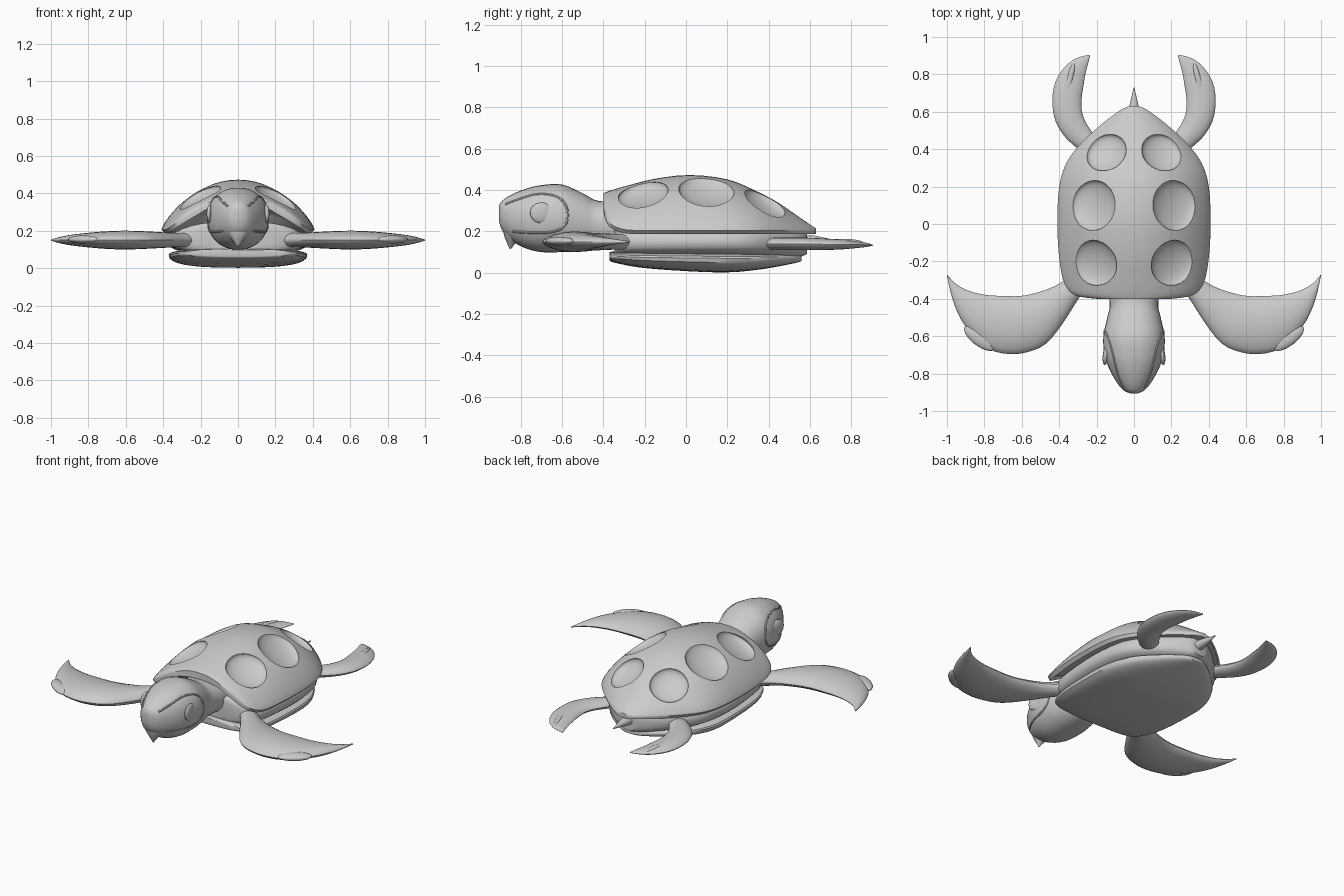
import bpy, bmesh, math
from mathutils import Vector
from mathutils.bvhtree import BVHTree

if "Cube" in bpy.data.objects:
    bpy.data.objects.remove(bpy.data.objects["Cube"])

grey = bpy.data.materials.new("plain_grey")
grey.use_nodes = True
COLOUR = (0.6, 0.6, 0.6, 1)
grey.diffuse_color = COLOUR
grey.node_tree.nodes["Principled BSDF"].inputs["Base Color"].default_value = COLOUR
parts = []


def finish(name, bm):
    bmesh.ops.recalc_face_normals(bm, faces=bm.faces)
    mesh = bpy.data.meshes.new(name)
    bm.to_mesh(mesh)
    bm.free()
    mesh.materials.append(grey)
    obj = bpy.data.objects.new(name, mesh)
    bpy.context.collection.objects.link(obj)
    parts.append(obj)
    return obj


def loft(name, rings):
    """Skin closed rings of equal length and cap both ends."""
    bm = bmesh.new()
    rows = [[bm.verts.new(p) for p in ring] for ring in rings]
    n = len(rows[0])
    for a, b in zip(rows, rows[1:]):
        for i in range(n):
            j = (i + 1) % n
            bm.faces.new((a[i], a[j], b[j], b[i]))
    bm.faces.new(rows[0])
    bm.faces.new(rows[-1])
    return finish(name, bm)


def resample(rows, steps=3):
    """Smooth a table of stations with a Catmull-Rom spline."""
    out = []
    for i in range(len(rows) - 1):
        p0, p1 = rows[max(i - 1, 0)], rows[i]
        p2, p3 = rows[i + 1], rows[min(i + 2, len(rows) - 1)]
        for k in range(steps):
            t = k / steps
            out.append([b + 0.5 * t * (c - a + t * (2*a - 5*b + 4*c - d + t * (3*(b - c) + d - a)))
                        for a, b, c, d in zip(p0, p1, p2, p3)])
    return out + [list(rows[-1])]


def power(v, e):
    return math.copysign(abs(v) ** e, v)


def section(row, e=1.0, n=32):
    """Rounded cross-section: y, half width, top, middle, bottom."""
    y, w, top, mid, low = row
    ring = []
    for i in range(n):
        a = math.tau * i / n
        s = power(math.sin(a), e)
        z = mid + (top - mid if s > 0 else mid - low) * s
        ring.append((w * power(math.cos(a), e), y, z))
    return ring


def ellipsoid(name, centre, size, turn=0.0):
    bm = bmesh.new()
    bmesh.ops.create_uvsphere(bm, u_segments=24, v_segments=12, radius=1)
    obj = finish(name, bm)
    obj.location, obj.scale = centre, size
    obj.rotation_euler.z = turn
    return obj


# Domed upper shell: y, half width, crown, rim, thickness at the open front
shell_rows = [(-.40, .20, .385, .30, .04), (-.388, .29, .39, .25, .05),
              (-.36, .345, .40, .215, .06), (-.29, .382, .42, .19, .12),
              (-.15, .403, .455, .187, .4), (.02, .41, .473, .187, .4),
              (.2, .40, .452, .187, .4), (.33, .36, .40, .187, .4),
              (.44, .275, .343, .187, .4), (.54, .165, .275, .187, .4),
              (.61, .07, .227, .187, .4), (.63, .025, .215, .187, .4)]


def shell_section(row, n=28):
    y, w, top, rim, thick = row
    ring = []
    for i in range(n + 1):
        a = math.pi * (i / n - 0.5)
        base = rim + .018
        ring.append((w * math.sin(a), y, base + (top - base) * max(math.cos(a), 0) ** 1.6))
    for i in range(n, -1, -1):
        a = math.pi * (i / n - 0.5)
        lift = max(0, top - thick - rim) * max(math.cos(a), 0) ** 1.6
        ring.append((.955 * w * math.sin(a), y, rim + lift))
    return ring


shell = loft("upper_shell", [shell_section(r) for r in resample(shell_rows)])

# Six round dents cut square to the shell surface
bm = bmesh.new()
bm.from_mesh(shell.data)
tree = BVHTree.FromBMesh(bm)
bm.free()
cut = bmesh.new()
for x, y, r in ((.15, .385, .112), (.22, .1, .135), (.21, -.21, .125)):
    for side in (1, -1):
        hit, normal, _, _ = tree.ray_cast(Vector((x * side, y, 2)), Vector((0, 0, -1)))
        made = bmesh.ops.create_uvsphere(cut, u_segments=28, v_segments=14, radius=1)["verts"]
        turn = normal.to_track_quat('Z', 'Y')
        for v in made:
            v.co = hit - normal * .01 + turn @ Vector((v.co.x * r, v.co.y * r, v.co.z * .04))
cutter = finish("dent_cutter", cut)
parts.remove(cutter)
cutter.hide_render = True
mod = shell.modifiers.new("dents", 'BOOLEAN')
mod.operation, mod.solver, mod.object = 'DIFFERENCE', 'EXACT', cutter
bpy.context.view_layer.objects.active = shell
bpy.ops.object.modifier_apply(modifier=mod.name)
bpy.data.objects.remove(cutter)

# Soft body between the shells
body_rows = [(-.345, .18, .25, .16, .08), (-.32, .29, .25, .16, .07),
             (-.25, .345, .24, .15, .07), (0, .375, .23, .15, .07),
             (.2, .365, .23, .15, .07), (.33, .325, .23, .15, .07),
             (.44, .24, .22, .15, .07), (.54, .13, .21, .15, .075), (.585, .05, .2, .15, .09)]
loft("body", [section(r, .7) for r in resample(body_rows)])

# Belly plate
belly_rows = [(-.37, .22, .098, .08, .062), (-.35, .30, .103, .08, .05),
              (-.22, .355, .104, .075, .025), (0, .37, .102, .072, .008),
              (.2, .36, .1, .07, .002), (.35, .295, .096, .07, .015),
              (.47, .18, .092, .07, .035), (.54, .085, .088, .07, .05), (.56, .04, .084, .07, .058)]
loft("belly_plate", [section(r, .75) for r in resample(belly_rows)])

# Neck and head
head_rows = [(-.25, .16, .34, .23, .12), (-.42, .13, .347, .235, .115),
             (-.5, .143, .385, .25, .105), (-.6, .164, .427, .265, .1),
             (-.7, .158, .424, .265, .1), (-.78, .13, .405, .265, .12),
             (-.85, .09, .375, .27, .16), (-.89, .055, .348, .28, .205), (-.905, .022, .325, .285, .25)]
head_stations = resample(head_rows, 4)
loft("head", [section(r, .92) for r in head_stations])

# Hooked beak
beak_rows = [(.27, -.82, .085, .07), (.22, -.825, .078, .062), (.18, -.835, .055, .045),
             (.145, -.845, .026, .022), (.115, -.85, .003, .003)]
loft("beak", [[(rx * math.cos(math.tau * i / 20), y + ry * math.sin(math.tau * i / 20), z)
               for i in range(20)] for z, y, rx, ry in resample(beak_rows)])


def head_side(y, z):
    """Half width of the head at a point on its side."""
    row = min(head_stations, key=lambda r: abs(r[0] - y))
    nxt = [r for r in head_stations if (r[0] - y) * (row[0] - y) < 0]
    if nxt:
        other = min(nxt, key=lambda r: abs(r[0] - y))
        f = (y - row[0]) / (other[0] - row[0])
        row = [a + f * (b - a) for a, b in zip(row, other)]
    _, w, top, mid, low = row
    k = min(1, abs(z - mid) / ((top - mid) if z > mid else (mid - low)))
    return w * (1 - k ** 2.17) ** .46


# Face ridge, eyes
ridge = resample([(-.875, .33), (-.82, .352), (-.72, .38), (-.63, .37), (-.58, .32),
                  (-.58, .24), (-.64, .2), (-.74, .195), (-.84, .2)], 4)
flippers = []
for side, label in ((1, "left"), (-1, "right")):
    rings = []
    for i, (y, z) in enumerate(ridge):
        a, b = ridge[max(i - 1, 0)], ridge[min(i + 1, len(ridge) - 1)]
        along = Vector((0, b[0] - a[0], b[1] - a[1])).normalized()
        across = along.cross(Vector((1, 0, 0)))
        centre = Vector((side * (head_side(y, z) - .003), y, z))
        rings.append([centre + .007 * (across * math.cos(t) + Vector((1, 0, 0)) * math.sin(t))
                      for t in (math.tau * k / 8 for k in range(8))])
    loft(label + "_face_ridge", rings)
    ellipsoid(label + "_eye", (side * (head_side(-.7, .29) - .006), -.7, .29),
              (.016, .055, .05), side * .12)


def flipper(name, rows, side, n=20):
    """Lens-section paddle: leading x y, trailing x y, half thickness, height."""
    rings = []
    for lx, ly, tx, ty, thick, z in resample(rows):
        mid = Vector(((lx + tx) / 2, (ly + ty) / 2, z))
        half = Vector(((lx - tx) / 2, (ly - ty) / 2, 0))
        ring = []
        for i in range(n):
            a = math.tau * i / n
            p = mid + half * math.cos(a) + Vector((0, 0, thick * power(math.sin(a), 1.25)))
            ring.append((p.x * side, p.y, p.z))
        rings.append(ring)
    loft(name, rings)


front_rows = [(.22, -.30, .24, -.2, .04, .15), (.29, -.39, .35, -.285, .038, .15),
              (.38, -.53, .43, -.335, .042, .15), (.47, -.64, .53, -.37, .047, .15),
              (.57, -.685, .61, -.385, .05, .15), (.67, -.695, .70, -.385, .048, .15),
              (.78, -.665, .80, -.378, .04, .15), (.9, -.55, .89, -.355, .028, .15),
              (.965, -.42, .955, -.318, .015, .15), (1, -.275, .997, -.272, .003, .15)]
rear_rows = [(.27, .38, .18, .43, .03, .14), (.36, .455, .25, .53, .03, .14),
             (.42, .55, .278, .6, .03, .14), (.437, .66, .28, .67, .028, .138),
             (.42, .76, .27, .74, .024, .137), (.37, .84, .26, .80, .017, .136),
             (.31, .885, .245, .86, .01, .135), (.24, .905, .235, .9, .002, .133)]
for side, label in ((1, "left"), (-1, "right")):
    flipper(label + "_front_flipper", front_rows, side)
    flipper(label + "_rear_flipper", rear_rows, side)
    ellipsoid(label + "_front_claw_pad", (side * .825, -.61, .153), (.1, .042, .022), side * .65)
    ellipsoid(label + "_rear_ridge", (side * .345, .765, .142), (.02, .1, .022), side * .25)

# Tail
tail_rows = [(.52, .04, .18, .15, .12), (.62, .027, .18, .155, .13), (.73, .002, .157, .155, .153)]
loft("tail", [section(r, 1, 16) for r in tail_rows])

# Smooth shading with crisp edges
bpy.ops.object.select_all(action='DESELECT')
for obj in parts:
    obj.select_set(True)
bpy.context.view_layer.objects.active = shell
bpy.ops.object.shade_smooth_by_angle(angle=math.radians(35))
